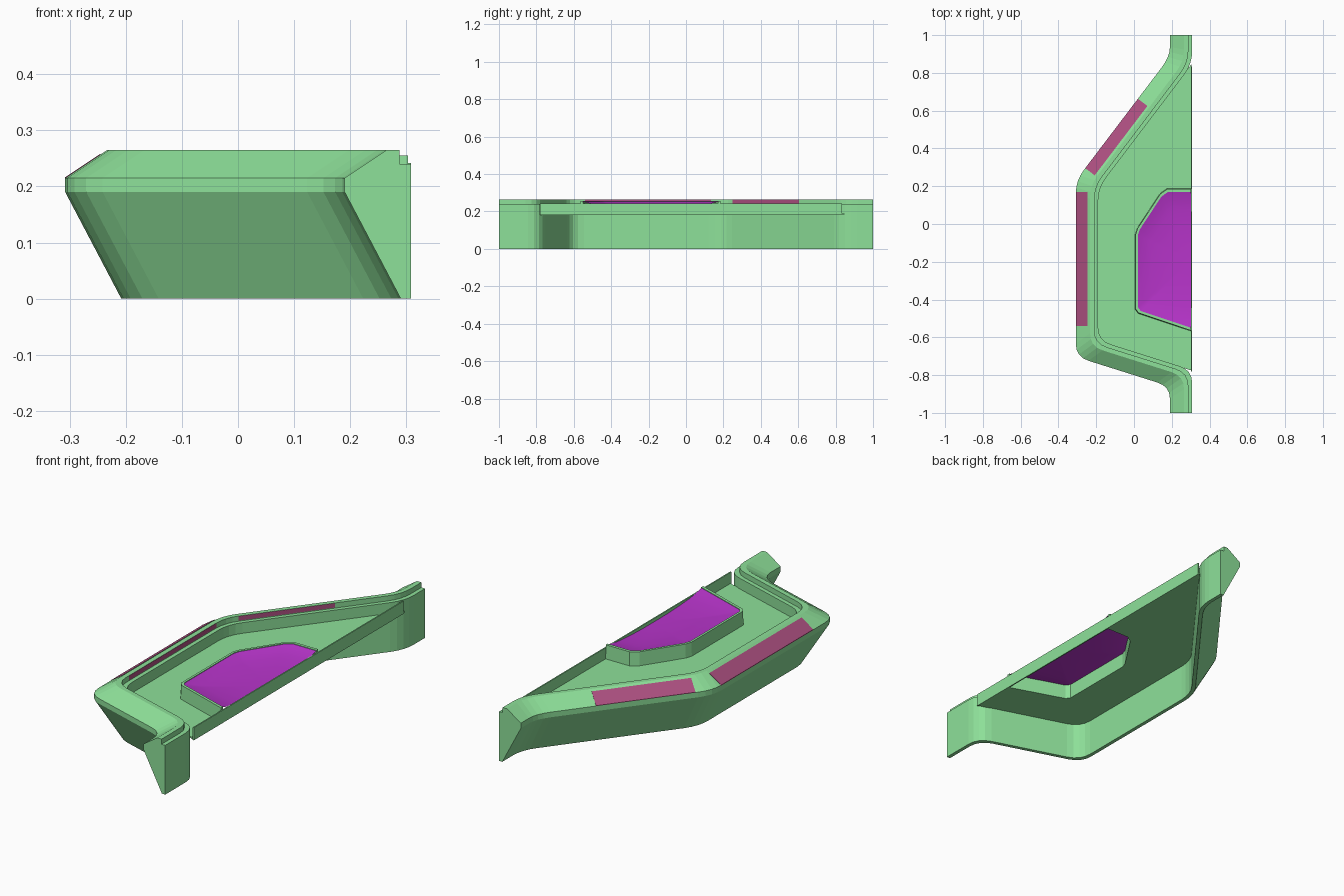
import bpy, bmesh
from mathutils import Vector as V

if "Cube" in bpy.data.objects:
    bpy.data.objects.remove(bpy.data.objects["Cube"])


def material(name, rgb):
    m = bpy.data.materials.new(name)
    m.diffuse_color = (*rgb, 1)
    m.use_nodes = True
    m.node_tree.nodes["Principled BSDF"].inputs["Base Color"].default_value = m.diffuse_color
    return m


GREEN = material("green", (0.27, 0.75, 0.32))
PINK = material("pink", (0.42, 0.08, 0.22))
PURPLE = material("purple", (0.48, 0.035, 0.60))

# Outermost line of the wall in plan, the inside is on its left
PLAN = [V(p) for p in [(.19, 1), (.19, .886), (-.308, .23),
                       (-.308, -.703), (.19, -.86), (.19, -1)]]


def normal(a, b):
    d = (b - a).normalized()
    return V((-d.y, d.x))


def offset(dist):
    """Plan line moved inward with mitred corners."""
    ns = [normal(a, b) for a, b in zip(PLAN, PLAN[1:])]
    out = [PLAN[0] + ns[0] * dist]
    for p, n, m in zip(PLAN[1:], ns, ns[1:]):
        out.append(p + (n + m) * dist / (1 + n.dot(m)))
    return out + [PLAN[-1] + ns[-1] * dist]


def rounded(pts, t=.07, seg=4):
    """Replace inner corners by short arcs of tangent length t."""
    out = [pts[0]]
    for a, p, b in zip(pts, pts[1:], pts[2:]):
        s = p + (a - p).normalized() * min(t, (a - p).length * .45)
        e = p + (b - p).normalized() * min(t, (b - p).length * .45)
        for i in range(seg + 1):
            k = i / seg
            out.append(s * (1 - k) ** 2 + p * 2 * k * (1 - k) + e * k * k)
    return out + [pts[-1]]


def finish(bm, name, mat, smooth=False):
    bmesh.ops.recalc_face_normals(bm, faces=bm.faces)
    me = bpy.data.meshes.new(name)
    bm.to_mesh(me)
    bm.free()
    ob = bpy.data.objects.new(name, me)
    bpy.context.collection.objects.link(ob)
    me.materials.append(mat)
    for f in me.polygons:
        f.use_smooth = smooth
    return ob


def loft(name, rows, mat):
    """Closed body; rows are lines of 3D points around the section."""
    bm = bmesh.new()
    vs = [[bm.verts.new(p) for p in r] for r in rows]
    n = len(vs)
    for i in range(n):
        a, b = vs[i], vs[(i + 1) % n]
        for j in range(len(a) - 1):
            bm.faces.new((a[j], a[j + 1], b[j + 1], b[j]))
    bm.faces.new([r[0] for r in vs])
    bm.faces.new([r[-1] for r in vs])
    return finish(bm, name, mat)


def slab(name, outline, z0, z1, mat):
    """Flat plate from a closed plan outline."""
    loft(name, [[(p.x, p.y, z0), (p.x, p.y, z1)] for p in outline], mat)


# Surrounding wall: (inward distance, height) section swept along the plan
SECTION = [(.1, 0), (0, .19), (0, .215), (.075, .265), (.098, .265),
           (.098, .24), (.118, .24), (.118, 0)]
loft("outer_wall", [[(p.x, p.y, z) for p in rounded(offset(d))]
                    for d, z in SECTION], GREEN)


# Pink panels on the sloping rim and on its inner side
def panel(name, a, b, section):
    n = normal(a, b)
    loft(name, [[(*(p + n * d), z) for p in (a, b)] for d, z in section], PINK)


spans = {"side": (V((-.308, .17)), V((-.308, -.54))),
         "diagonal": (PLAN[1].lerp(PLAN[2], .34), PLAN[1].lerp(PLAN[2], .9))}
for label, (a, b) in spans.items():
    panel(label + "_rim_panel", a, b,
          [(0, .2135), (0, .2165), (.063, .2585), (.063, .2555)])
    panel(label + "_inner_panel", a, b,
          [(.097, .243), (.0985, .243), (.0985, .264), (.097, .264)])

# Recess outline in the floor
POCKET = [V(p) for p in [(.303, .17), (.18, .17), (.145, .145), (.03, -.03),
                         (.02, -.06), (.02, -.44), (.035, -.46), (.303, -.55)]]

# Floor plate with an open notch for the recess, and its front lip
edge = rounded(offset(.115)[1:5])
edge = [V((min(p.x, .308), p.y)) for p in edge]
slab("floor_plate", edge + POCKET[::-1], .18, .188, GREEN)
y0, y1 = -.78, .835
slab("front_lip", [V((.302, y0)), V((.308, y0)), V((.308, y1)), V((.302, y1))],
     .18, .242, GREEN)

# Raised curb around the recess
centre = V((.303, -.19))


def ring(scale, z):
    return [(*(centre + (p - centre) * scale), z) for p in POCKET]


loft("recess_curb", [ring(1.05, .18), ring(1.04, .255),
                     ring(1.0, .255), ring(1.0, .18)], GREEN)

# Smooth purple bowl
bm = bmesh.new()
levels = [(1.0, .252), (.9, .243), (.75, .235), (.5, .229), (.25, .226)]
loops = [[bm.verts.new(p) for p in ring(s, z)] for s, z in levels]
for a, b in zip(loops, loops[1:]):
    for j in range(len(a) - 1):
        bm.faces.new((a[j], a[j + 1], b[j + 1], b[j]))
bm.faces.new(loops[-1])
finish(bm, "recess_bowl", PURPLE, True)
